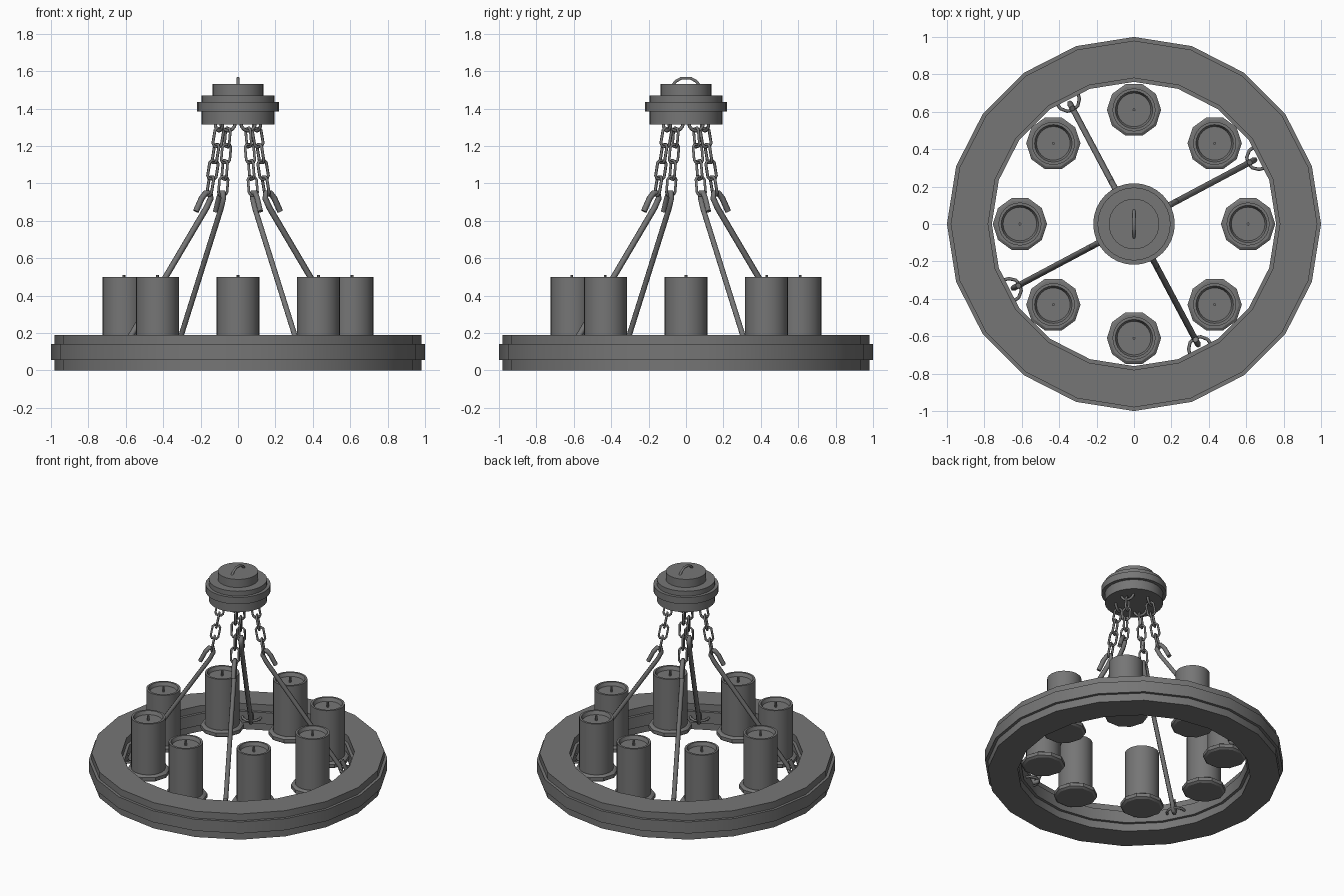
import bpy, bmesh
from math import sin, cos, pi, radians, atan2
from mathutils import Vector

cube = bpy.data.objects.get("Cube")
if cube:
    bpy.data.objects.remove(cube, do_unlink=True)

iron = bpy.data.materials.new("dark grey iron")
iron.use_nodes = True
GREY = (0.18, 0.18, 0.18, 1)
iron.diffuse_color = GREY
iron.node_tree.nodes["Principled BSDF"].inputs["Base Color"].default_value = GREY


def finish(name, data):
    """Link the data as an object and give it the material."""
    ob = bpy.data.objects.new(name, data)
    bpy.context.collection.objects.link(ob)
    data.materials.append(iron)
    return ob


def lathe(name, profile, sides, centre=(0, 0), closed=False, turn=0.0):
    """Revolve (radius, height) points; open profiles get flat end caps."""
    bm = bmesh.new()
    rings = []
    for r, z in profile:
        ring = []
        for i in range(sides):
            a = 2 * pi * i / sides + turn
            ring.append(bm.verts.new((centre[0] + r * cos(a), centre[1] + r * sin(a), z)))
        rings.append(ring)
    pairs = list(zip(rings, rings[1:]))
    if closed:
        pairs.append((rings[-1], rings[0]))
    else:
        bm.faces.new(rings[0])
        bm.faces.new(rings[-1])
    for low, high in pairs:
        for i in range(sides):
            j = (i + 1) % sides
            bm.faces.new((low[i], low[j], high[j], high[i]))
    bmesh.ops.recalc_face_normals(bm, faces=bm.faces)
    mesh = bpy.data.meshes.new(name)
    bm.to_mesh(mesh)
    bm.free()
    ob = finish(name, mesh)
    bpy.ops.object.select_all(action='DESELECT')
    ob.select_set(True)
    bpy.context.view_layer.objects.active = ob
    bpy.ops.object.shade_smooth_by_angle(angle=radians(30))
    return ob


def wire(name, points, radius, loop=False):
    """Bent bar following straight segments."""
    curve = bpy.data.curves.new(name, 'CURVE')
    curve.dimensions = '3D'
    curve.bevel_depth = radius
    curve.bevel_resolution = 1
    curve.use_fill_caps = True
    spline = curve.splines.new('POLY')
    spline.points.add(len(points) - 1)
    for p, co in zip(spline.points, points):
        p.co = (*co, 1)
        p.radius = 1
    spline.use_cyclic_u = loop
    return finish(name, curve)


# Wheel with a raised band inside and out
lathe("wheel_ring", [(0.98, 0), (0.98, 0.055), (1, 0.055), (1, 0.14), (0.98, 0.14), (0.98, 0.19),
                     (0.78, 0.19), (0.78, 0.14), (0.76, 0.14), (0.76, 0.055), (0.78, 0.055), (0.78, 0)],
      20, closed=True)

# Ceiling canopy and its top hook
lathe("canopy", [(0.195, 1.315), (0.195, 1.385), (0.218, 1.385), (0.218, 1.435), (0.195, 1.435),
                 (0.195, 1.47), (0.135, 1.47), (0.135, 1.53)], 32)
wire("canopy_hook", [(0, -0.075, 1.52), (0, -0.055, 1.545), (0, -0.025, 1.562), (0, 0.025, 1.562),
                     (0, 0.055, 1.545), (0, 0.075, 1.52)], 0.009)

# Candles on drip plates
for k in range(8):
    a = k * pi / 4
    spot = (0.61 * cos(a), 0.61 * sin(a))
    lathe(f"drip_plate_{k}", [(0.13, 0.08), (0.145, 0.09), (0.145, 0.115), (0.13, 0.125)], 10, spot)
    lathe(f"candle_{k}", [(0.115, 0.12), (0.115, 0.5), (0.1, 0.5), (0.09, 0.475)], 24, spot)
    lathe(f"wick_{k}", [(0.008, 0.47), (0.008, 0.51)], 6, spot)

# Four hangers: canopy staple, chain, hooked rod and wheel staple
for k in range(4):
    a = radians(28) + k * pi / 2
    out = Vector((cos(a), sin(a), 0))
    side = Vector((-sin(a), cos(a), 0))
    up = Vector((0, 0, 1))

    def at(r, z, s=0.0):
        return out * r + side * s + up * z

    arc = [i * pi / 6 for i in range(7)]
    wire(f"canopy_staple_{k}", [at(0.115, 1.325 - 0.045 * sin(t), 0.045 * cos(t)) for t in arc], 0.009)
    wire(f"wheel_staple_{k}", [at(0.765 - 0.075 * sin(t), 0.1, 0.065 * cos(t)) for t in arc], 0.009)

    # Chain links turn a quarter from one to the next
    top, bottom = at(0.12, 1.245), at(0.168, 0.985)
    along = (top - bottom).normalized()
    across = side.cross(along)
    for n in range(4):
        mid = top.lerp(bottom, n / 3)
        wide = across if n % 2 == 0 else side
        shape = [(1, 0.7), (0.6, 1), (-0.6, 1), (-1, 0.7), (-1, -0.7), (-0.6, -1), (0.6, -1), (1, -0.7)]
        wire(f"chain_link_{k}_{n}", [mid + wide * (u * 0.026) + along * (v * 0.05) for u, v in shape],
             0.008, True)

    # Rod with an open hook at both ends
    wire(f"hanger_rod_{k}", [at(0.255, 0.85), at(0.22, 0.92), at(0.195, 0.95), at(0.17, 0.95),
                             at(0.165, 0.92), at(0.19, 0.87), at(0.685, 0.13), at(0.7, 0.085),
                             at(0.72, 0.08), at(0.73, 0.11), at(0.7, 0.17)], 0.016)
